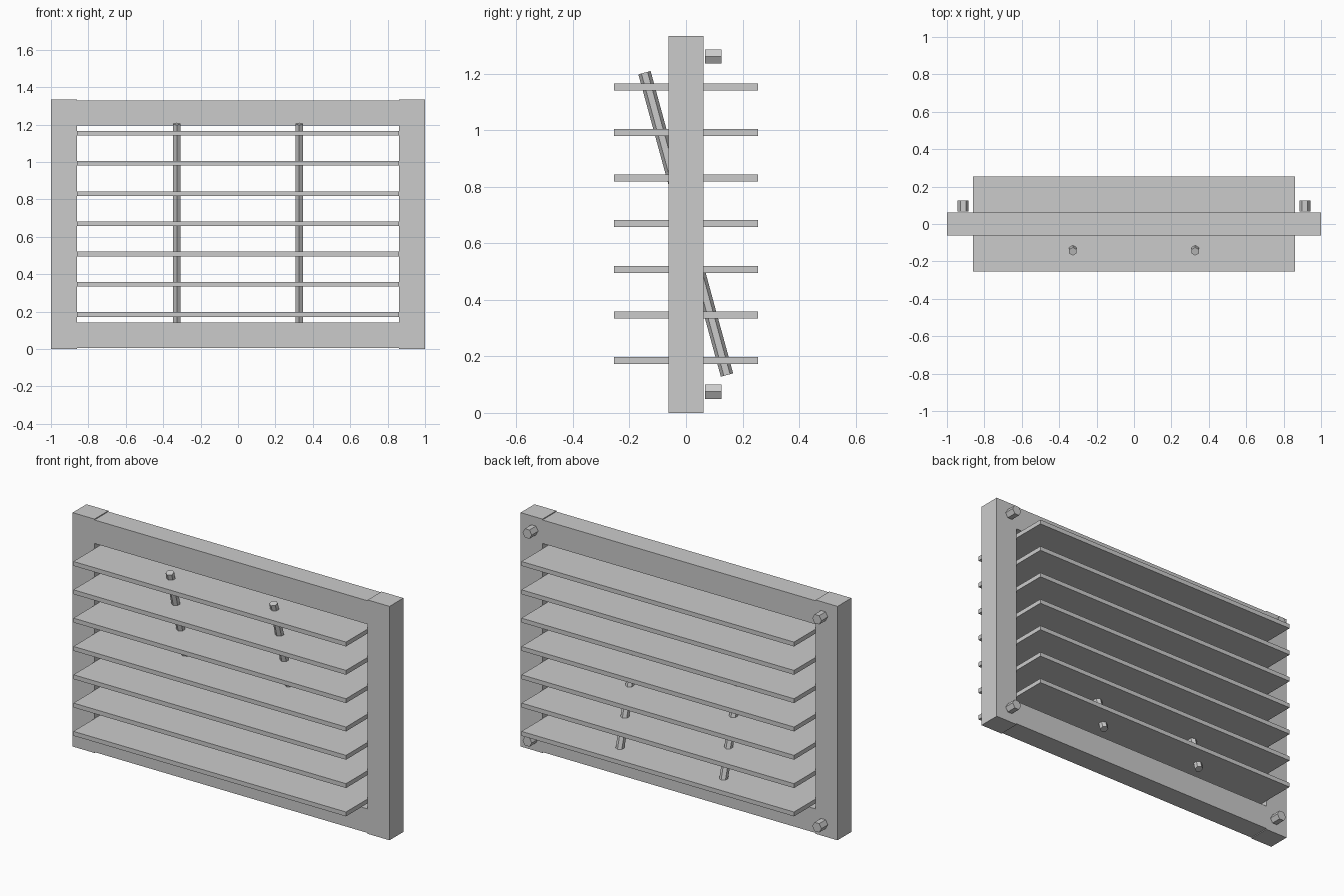
import bpy
import bmesh
from math import atan2, cos, hypot, pi, sin
from mathutils import Matrix, Vector

default_cube = bpy.data.objects.get("Cube")
if default_cube:
    bpy.data.objects.remove(default_cube, do_unlink=True)

# One plain grey for every part
grey = bpy.data.materials.new("plain grey")
grey.use_nodes = True
colour = (0.6, 0.6, 0.6, 1)
grey.diffuse_color = colour
grey.node_tree.nodes["Principled BSDF"].inputs["Base Color"].default_value = colour


def finish(name, bm):
    bmesh.ops.recalc_face_normals(bm, faces=bm.faces)
    mesh = bpy.data.meshes.new(name)
    bm.to_mesh(mesh)
    bm.free()
    mesh.materials.append(grey)
    obj = bpy.data.objects.new(name, mesh)
    bpy.context.collection.objects.link(obj)
    return obj


def box(name, low, high):
    low, high = Vector(low), Vector(high)
    bm = bmesh.new()
    place = Matrix.Translation((low + high) / 2) @ Matrix.Diagonal((*(high - low), 1))
    bmesh.ops.create_cube(bm, size=1, matrix=place)
    return finish(name, bm)


def hex_prism(name, centre, radius, length, tilt, phase):
    """Six-sided bar along local z, then tilted about x."""
    bm = bmesh.new()
    angles = [phase + i * pi / 3 for i in range(6)]
    base = bm.faces.new([bm.verts.new((radius * cos(a), radius * sin(a), -length / 2))
                         for a in angles])
    top = bmesh.ops.extrude_face_region(bm, geom=[base], use_keep_orig=True)["geom"]
    bmesh.ops.translate(bm, vec=(0, 0, length),
                        verts=[v for v in top if isinstance(v, bmesh.types.BMVert)])
    obj = finish(name, bm)
    obj.location = centre
    obj.rotation_euler.x = tilt
    return obj


HEIGHT = 1.334
DEPTH = 0.0625
INNER = 0.862

# Frame
box("right_stile", (-1, -DEPTH, 0), (-INNER, DEPTH, HEIGHT))
box("left_stile", (INNER, -DEPTH, 0), (1, DEPTH, HEIGHT))
box("bottom_rail", (-INNER, -DEPTH, 0.005), (INNER, DEPTH, 0.142))
box("top_rail", (-INNER, -DEPTH, 1.195), (INNER, DEPTH, 1.329))

# Horizontal slats
for i in range(7):
    z = 0.185 + i * 0.1615
    box(f"slat_{i + 1}", (-0.86, -0.255, z - 0.0125), (0.86, 0.255, z + 0.0125))

# Leaning control rods and the four fixing bolts on the back
rod_top, rod_bottom = Vector((0, -0.147, 1.204)), Vector((0, 0.145, 0.134))
rod = rod_top - rod_bottom
for side, sx in (("left", 1), ("right", -1)):
    middle = (rod_top + rod_bottom) / 2
    middle.x = sx * 0.327
    hex_prism(f"{side}_rod", middle, 0.0225, rod.length, atan2(-rod.y, rod.z), pi / 2)
    for level, z in (("lower", 0.075), ("upper", 1.261)):
        hex_prism(f"{level}_{side}_bolt", (sx * 0.914, 0.097, z), 0.029, 0.058, pi / 2, 0)
